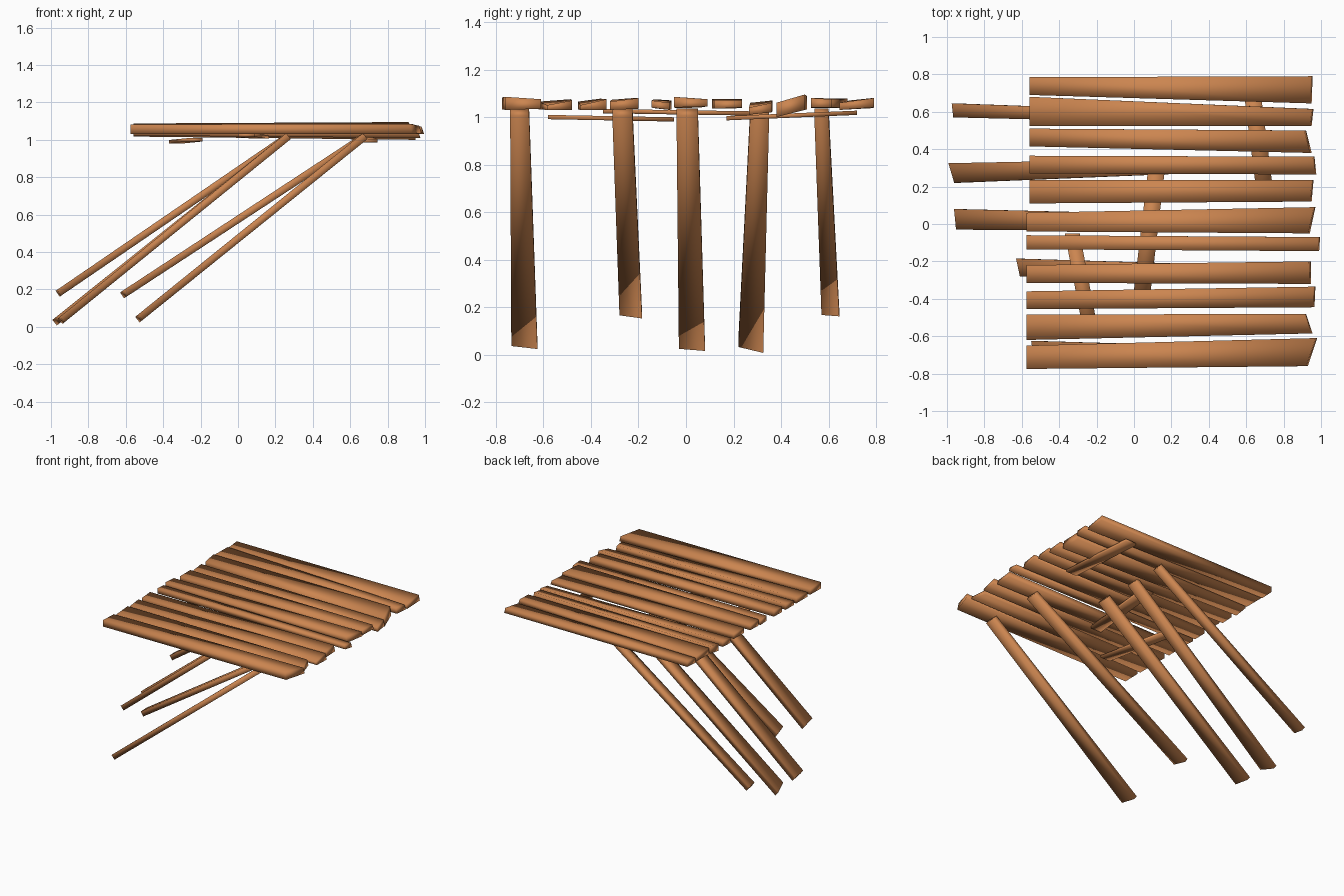
import bpy
from mathutils import Vector

wood = bpy.data.materials.new("warm brown wood")
wood.diffuse_color = (0.60, 0.235, 0.08, 1)


def board(name, start, end):
    """Rough-hewn board lofted between two four-cornered ends."""
    faces = [(3, 2, 1, 0), (4, 5, 6, 7)]
    faces += [(i, (i + 1) % 4, (i + 1) % 4 + 4, i + 4) for i in range(4)]
    mesh = bpy.data.meshes.new(name)
    mesh.from_pydata([tuple(p) for p in start + end], [], faces)
    mesh.materials.append(wood)
    for p in mesh.polygons:
        p.use_smooth = True
    ob = bpy.data.objects.new(name, mesh)
    bpy.context.collection.objects.link(ob)


# Deck planks: left y0, y1 | right y0, y1 | right x at y0, y1 |
# right end heights (low y0, low y1, top y1, top y0)
planks = [
    (-.775, -.65, -.76, -.61, .93, .98, 1.03, 1.035, 1.075, 1.085),
    (-.62, -.485, -.585, -.48, .955, .92, 1.03, 1.03, 1.07, 1.05),
    (-.455, -.36, -.445, -.335, .965, .97, 1.03, 1.03, 1.075, 1.05),
    (-.315, -.22, -.32, -.2, .945, .945, 1.03, 1.035, 1.08, 1.065),
    (-.135, -.06, -.145, -.07, .99, .995, 1.04, 1.03, 1.06, 1.07),
    (-.04, .06, -.05, .09, .94, .97, 1.04, 1.045, 1.075, 1.085),
    (.11, .235, .12, .235, .95, .96, 1.035, 1.04, 1.07, 1.07),
    (.27, .365, .265, .36, .975, .965, 1.01, 1.02, 1.06, 1.04),
    (.415, .51, .38, .5, .95, .92, 1.0, 1.03, 1.095, 1.06),
    (.525, .68, .525, .615, .95, .96, 1.04, 1.04, 1.075, 1.08),
    (.69, .785, .645, .79, .95, .955, 1.03, 1.04, 1.08, 1.06),
]
for i, (a, b, c, d, x0, x1, z0, z1, z2, z3) in enumerate(planks):
    xl = -.575 if a < 0 else -.56
    m = [(z + w) / 2 for z, w in zip((z0, z1, z2, z3), (1.035, 1.035, 1.08, 1.08))]
    left = [(xl, a, m[0]), (xl, b, m[1]), (xl, b, m[2]), (xl, a, m[3])]
    right = [(x0, c, z0), (x1, d, z1), (x1 - .01, d, z2), (x0 - .01, c, z3)]
    board(f"deck_plank_{i + 1}", left, right)

# Slanted posts: bottom x, z, y0, y1 | top x, y0, y1 | skew of the cut foot
posts = [
    (-.53, .045, -.735, -.625, .68, -.74, -.66, .01),
    (-.61, .175, -.28, -.185, .68, -.31, -.225, .012),
    (-.945, .035, -.03, .08, .27, -.04, .05, .007),
    (-.965, .035, .22, .325, .27, .27, .35, .02),
    (-.96, .18, .57, .645, .27, .54, .60, .005),
]
for i, (bx, bz, b0, b1, tx, t0, t1, skew) in enumerate(posts):
    axis = Vector((tx - bx, 0, 1.02 - bz)).normalized()
    side = Vector((-axis.z, 0, axis.x))

    def end(x, z, y0, y1, s, h):
        base = Vector((x, 0, z))
        return [base + axis * k + side * w + Vector((0, y, 0))
                for y, k, w in ((y0, s, -h), (y1, -s, -h), (y1, -s, h), (y0, s, h))]

    board(f"slanted_post_{i + 1}", end(bx, bz, b0, b1, skew, .019),
          end(tx, 1.02, t0, t1, 0, .02))

# Cross battens under the deck: start x, y, z | end x, y, z | half width
battens = [
    (-.23, -.58, 1.0, -.33, -.05, .99, .04),
    (.045, -.35, 1.025, .12, .29, 1.015, .045),
    (.70, .17, .995, .63, .72, 1.018, .045),
]
for i, (x0, y0, z0, x1, y1, z1, w) in enumerate(battens):
    def end(x, y, z):
        return [(x + w, y, z - .009), (x - w, y, z - .009),
                (x - w, y, z + .009), (x + w, y, z + .009)]
    board(f"cross_batten_{i + 1}", end(x0, y0, z0)[::1], end(x1, y1, z1)[::1])

# Make all face directions consistent
import bmesh
for ob in bpy.context.collection.objects:
    bm = bmesh.new()
    bm.from_mesh(ob.data)
    bmesh.ops.recalc_face_normals(bm, faces=bm.faces)
    bm.to_mesh(ob.data)
    bm.free()
